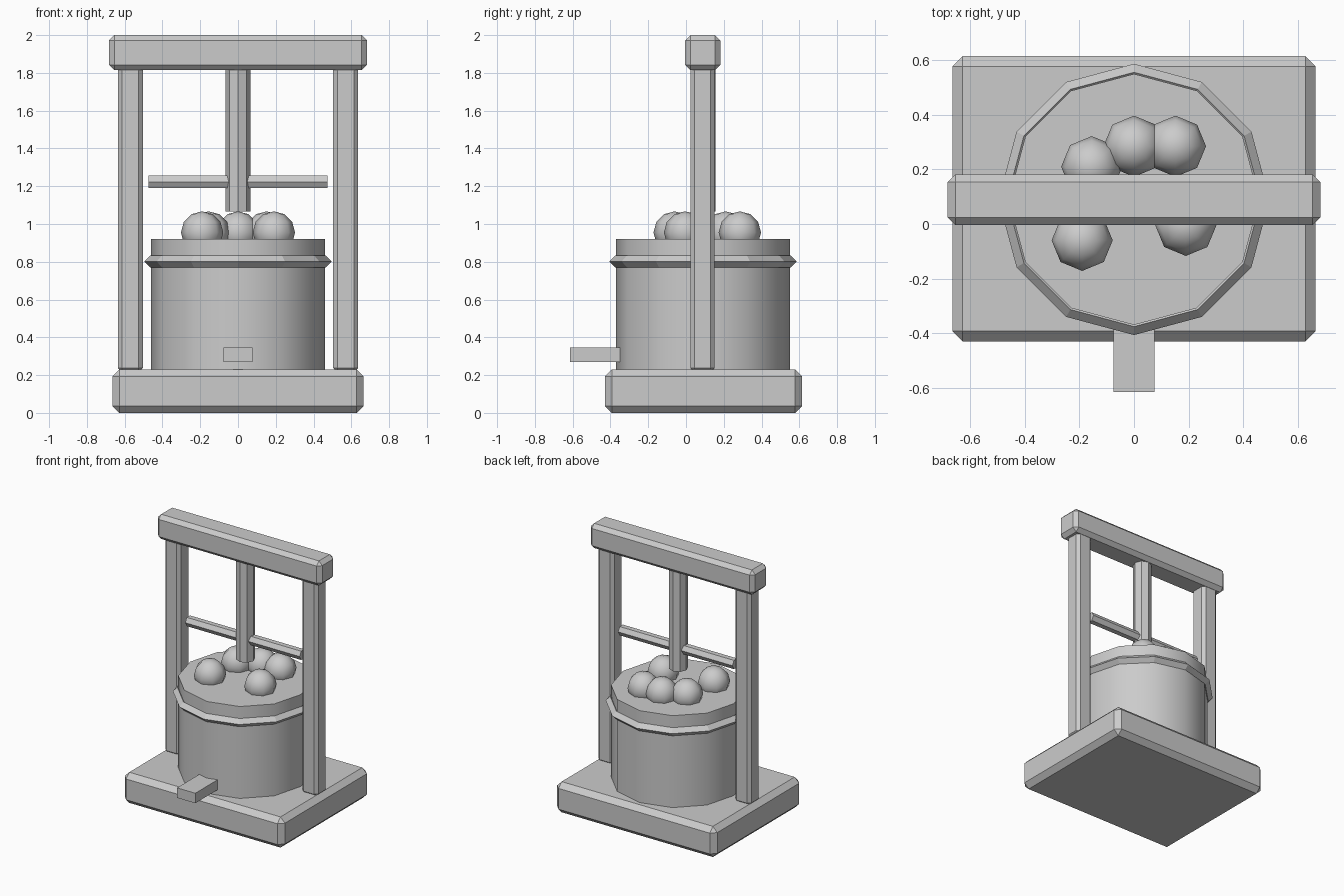
import bpy
import math
from math import radians

cube = bpy.data.objects.get("Cube")
if cube:
    bpy.data.objects.remove(cube, do_unlink=True)

# One plain grey for every part
grey = bpy.data.materials.new("plain grey")
grey.use_nodes = True
colour = (0.6, 0.6, 0.6, 1)
grey.diffuse_color = colour
grey.node_tree.nodes["Principled BSDF"].inputs["Base Color"].default_value = colour

CENTRE_Y = 0.09


def finish(name, smooth=False):
    obj = bpy.context.object
    obj.name = name
    obj.data.materials.clear()
    obj.data.materials.append(grey)
    if smooth:
        bpy.ops.object.shade_smooth_by_angle(angle=smooth)
    else:
        bpy.ops.object.shade_flat()
    return obj


def box(name, low, high, bevel=0):
    mid = [(a + b) / 2 for a, b in zip(low, high)]
    bpy.ops.mesh.primitive_cube_add(size=1, location=mid)
    obj = bpy.context.object
    obj.scale = [b - a for a, b in zip(low, high)]
    bpy.ops.object.transform_apply(location=False, rotation=False, scale=True)
    if bevel:
        mod = obj.modifiers.new("chamfer", "BEVEL")
        mod.width = bevel
        mod.segments = 1
    return finish(name)


# Frame: base slab, two posts and the cross beam
box("base", (-0.665, -0.43, 0), (0.665, 0.615, 0.23), 0.037)
for side, x in (("left", 0.57), ("right", -0.57)):
    box(side + "_post", (x - 0.066, 0.024, 0.215), (x + 0.066, 0.152, 1.84), 0.022)
box("top_beam", (-0.683, -0.004, 1.815), (0.683, 0.182, 2.0), 0.028)

# Pressing screw and its turning handle
bpy.ops.mesh.primitive_cylinder_add(vertices=8, radius=0.065, depth=0.8,
                                    location=(0, CENTRE_Y, 1.465))
finish("screw")
bpy.ops.mesh.primitive_cylinder_add(vertices=6, radius=0.038, depth=0.95,
                                    location=(0, CENTRE_Y, 1.223),
                                    rotation=(0, radians(90), 0))
finish("handle")

# Tub with its hoop and outlet
bpy.ops.mesh.primitive_cylinder_add(vertices=12, radius=0.46, depth=0.7,
                                    location=(0, CENTRE_Y, 0.57))
finish("tub", radians(35))
bpy.ops.mesh.primitive_torus_add(major_segments=12, minor_segments=4,
                                 major_radius=0.466, minor_radius=0.031,
                                 location=(0, CENTRE_Y, 0.802))
finish("hoop")
box("spout", (-0.076, -0.615, 0.27), (0.076, -0.33, 0.345))

# Fruit lying in the tub
fruit_spots = [(-0.155, 0.21), (0, 0.285), (0.152, 0.285), (-0.19, -0.06), (0.19, -0.005)]
for i, (x, y) in enumerate(fruit_spots, 1):
    bpy.ops.mesh.primitive_uv_sphere_add(segments=8, ring_count=6, radius=0.112,
                                         location=(x, y, 0.955))
    finish(f"fruit_{i}", radians(60))
